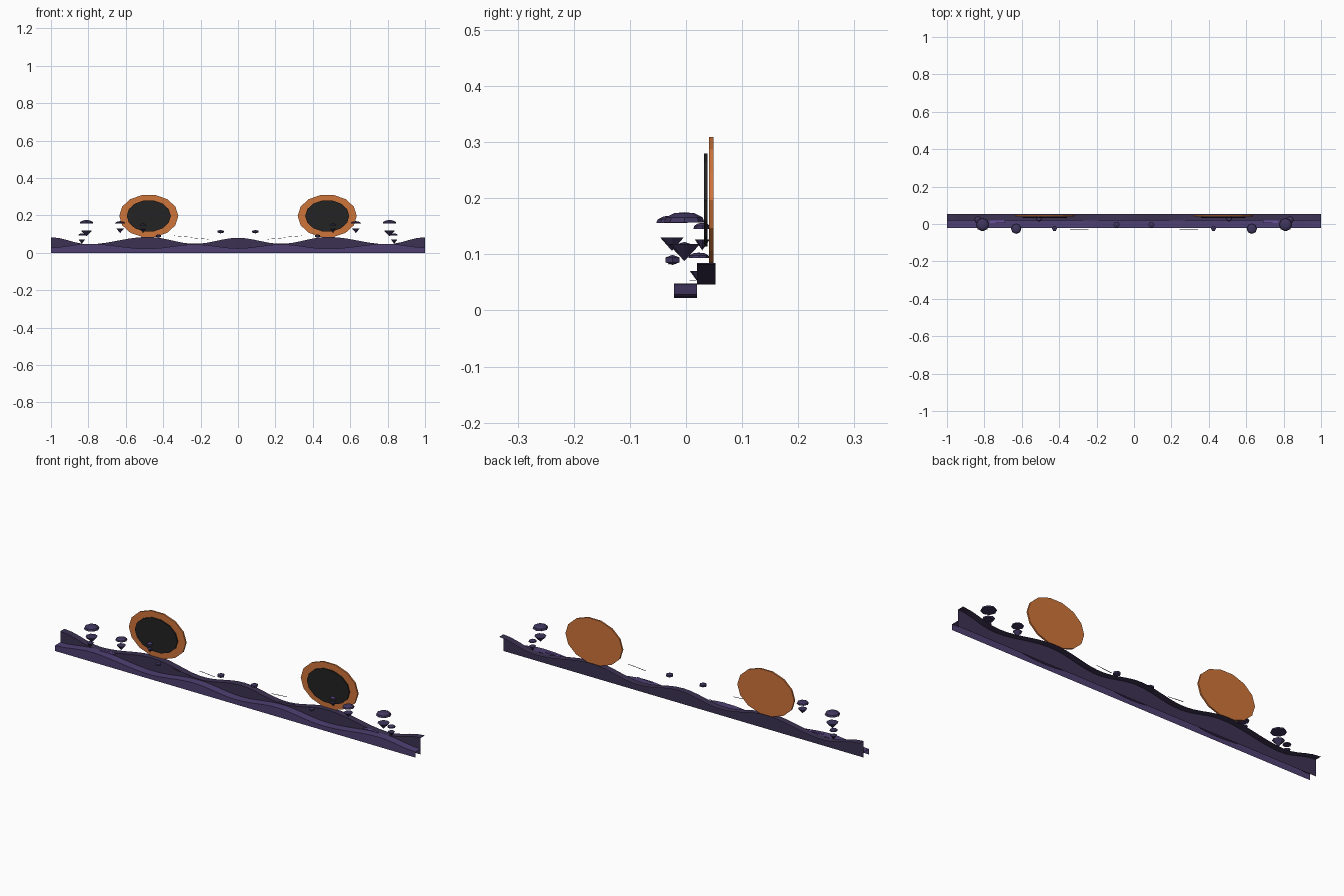
import bpy, bmesh, math
from mathutils import Matrix

cube = bpy.data.objects.get("Cube")
if cube:
    bpy.data.objects.remove(cube)


def material(name, rgb):
    col = [(c / 255 / 12.92 if c < 11 else ((c / 255 + 0.055) / 1.055) ** 2.4) for c in rgb] + [1]
    m = bpy.data.materials.new(name)
    m.use_nodes = True
    m.diffuse_color = col
    m.node_tree.nodes["Principled BSDF"].inputs["Base Color"].default_value = col
    return m


PURPLE = material("purple ground", (78, 64, 114))
DARK = material("dark purple ground", (60, 50, 82))
ROCK = material("rock purple", (64, 54, 94))
ORANGE = material("orange", (207, 117, 58))
BLACK = material("black", (35, 35, 35))
VIOLET = material("violet", (108, 82, 160))


def finish(name, bm, mat):
    mesh = bpy.data.meshes.new(name)
    bm.to_mesh(mesh)
    bm.free()
    mesh.materials.append(mat)
    ob = bpy.data.objects.new(name, mesh)
    bpy.context.collection.objects.link(ob)
    return ob


def wave(x, keys):
    """Smooth height through key points, the same on both sides."""
    x = abs(x)
    for (x0, z0), (x1, z1) in zip(keys, keys[1:]):
        if x <= x1:
            t = (1 - math.cos(math.pi * (x - x0) / (x1 - x0))) / 2
            return z0 + (z1 - z0) * t
    return keys[-1][1]


def ridge(name, keys, y_front, y_back, mat, steps=48):
    # open wall along the front with a wavy ledge going back from its top
    bm = bmesh.new()
    rows = []
    for i in range(steps + 1):
        x = -1 + 2 * i / steps
        z = wave(x, keys)
        rows.append([bm.verts.new(p) for p in ((x, y_front, 0), (x, y_front, z), (x, y_back, z))])
    for a, b in zip(rows, rows[1:]):
        for j in range(2):
            bm.faces.new((a[j], b[j], b[j + 1], a[j + 1]))
    return finish(name, bm, mat)


ridge("front_ridge", [(0, .024), (.23, .045), (.48, .022), (.8, .048), (1, .028)], -.021, .02, PURPLE)
ridge("back_ridge", [(0, .08), (.23, .048), (.48, .085), (.8, .046), (1, .083)], .02, .053, DARK)


def disc(name, x, y, z, rx, rz, thick, mat):
    bm = bmesh.new()
    bmesh.ops.create_cone(bm, cap_ends=True, segments=14, radius1=1, radius2=1, depth=thick)
    # put a vertex on the side, then stand the disc up
    top = max(v.co.x for v in bm.verts)
    turn = 0 if top > .999 else math.pi / 14
    bm.transform(Matrix.Rotation(math.pi / 2, 4, 'X') @ Matrix.Diagonal((rx, rz, 1, 1))
                 @ Matrix.Rotation(turn, 4, 'Z'))
    bm.transform(Matrix.Translation((x, y, z)))
    return finish(name, bm, mat)


def lathe(name, x, y, profile, mat, sides=8):
    """Solid of revolution from (radius, height) pairs, bottom to top."""
    bm = bmesh.new()
    rings = []
    for r, z in profile:
        count = sides if r > 0 else 1
        rings.append([bm.verts.new((x + r * math.cos(2 * math.pi * k / sides),
                                    y + r * math.sin(2 * math.pi * k / sides), z))
                      for k in range(count)])
    for a, b in zip(rings, rings[1:]):
        for k in range(sides):
            n = (k + 1) % sides
            quad = [a[k % len(a)], a[n % len(a)], b[n % len(b)], b[k % len(b)]]
            bm.faces.new(list(dict.fromkeys(quad)))
    bmesh.ops.recalc_face_normals(bm, faces=bm.faces)
    return finish(name, bm, mat)


def floating_rock(name, x, y, cap_r, cap_z, cap_h, cone_r, cone_z, cone_h):
    lathe(name + "_cap", x, y, [(0, cap_z), (cap_r, cap_z), (cap_r * .9, cap_z + cap_h * .5),
                                (cap_r * .5, cap_z + cap_h * .9), (0, cap_z + cap_h)], ROCK)
    lathe(name + "_point", x, y, [(0, cone_z - cone_h), (cone_r, cone_z), (0, cone_z)], ROCK)


def pebble(name, x, y, z, r, h):
    lathe(name, x, y, [(0, z - h), (r, z - h * .5), (r, z + h * .5), (0, z + h)], ROCK, 6)


def plate(name, x, y, z, size, tilt, mat):
    bm = bmesh.new()
    bmesh.ops.create_cube(bm, size=1)
    bm.transform(Matrix.Translation((x, y, z)) @ Matrix.Rotation(tilt, 4, 'Y')
                 @ Matrix.Diagonal((*size, 1)))
    return finish(name, bm, mat)


for side, s in (("left", 1), ("right", -1)):
    # big round discs
    disc(side + "_disc_rim", s * .477, .045, .197, .158, .115, .008, ORANGE)
    disc(side + "_disc_face", s * .477, .035, .197, .118, .085, .006, BLACK)
    # floating rocks
    floating_rock(side + "_large_rock", s * .81, -.003, .036, .157, .018, .028, .118, .03)
    floating_rock(side + "_medium_rock", s * .63, -.025, .028, .156, .013, .021, .13, .024)
    floating_rock(side + "_low_rock", s * .835, .023, .019, .093, .010, .016, .07, .022)
    floating_rock(side + "_disc_rock", s * .508, .029, .016, .145, .011, .013, .126, .019)
    pebble(side + "_outer_pebble", s * .425, -.024, .09, .014, .009)
    pebble(side + "_inner_pebble", s * .093, -.003, .113, .017, .009)
    # thin drifting slivers
    plate(side + "_back_sliver", s * .2, .04, .076, (.085, .002, .0015), s * -.08, DARK)
    plate(side + "_front_sliver", s * .293, -.03, .087, (.1, .002, .0015), s * -.08, DARK)
    plate(side + "_ground_sliver", s * .73, .012, .053, (.08, .012, .0015), 0, VIOLET)
